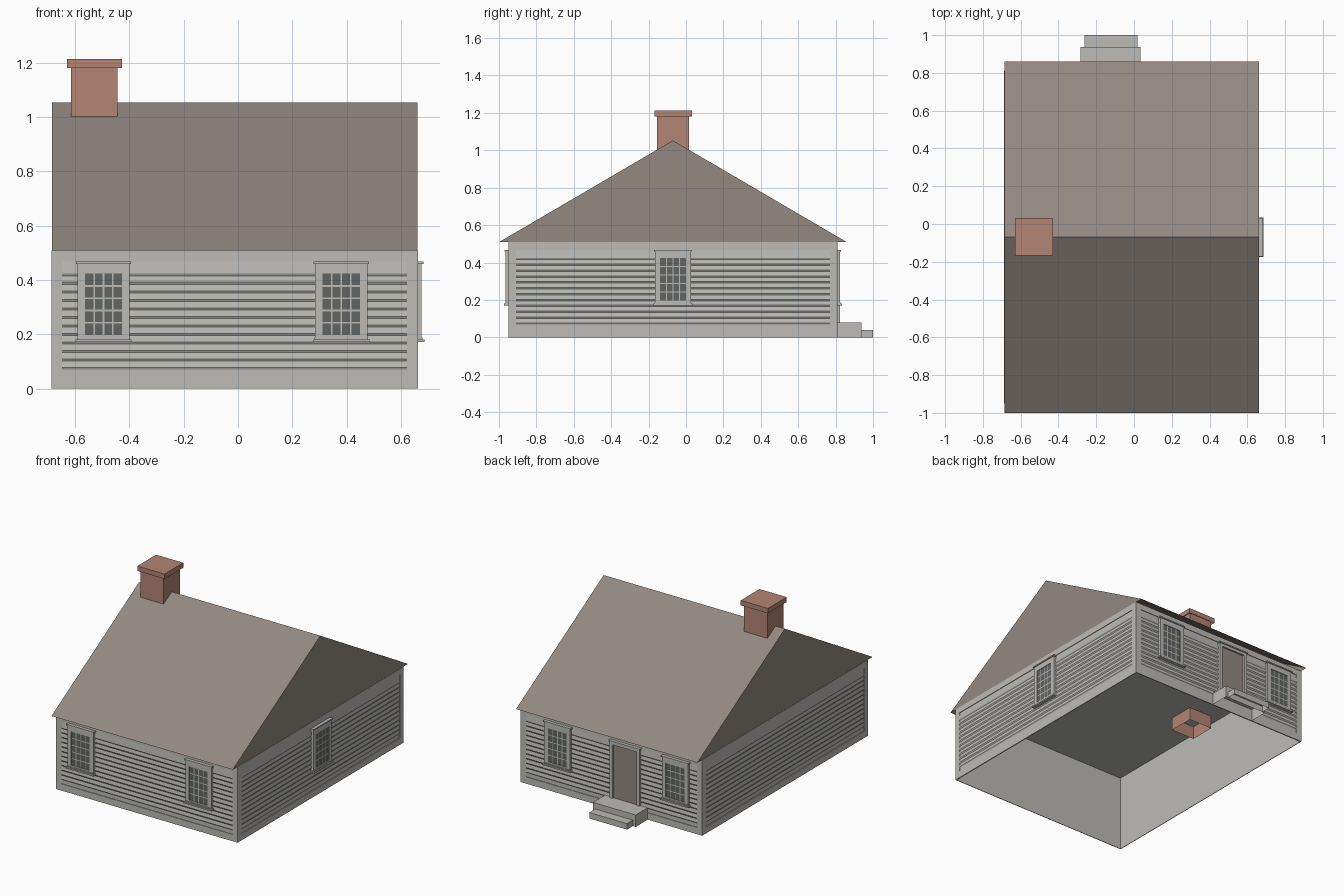
import bpy, bmesh, math
from mathutils import Matrix, Vector

cube = bpy.data.objects.get("Cube")
if cube:
    bpy.data.objects.remove(cube, do_unlink=True)


def material(name, r, g, b):
    """Flat material from display values 0-255, stored as linear."""
    colour = [((c / 255 + 0.055) / 1.055) ** 2.4 for c in (r, g, b)] + [1]
    m = bpy.data.materials.new(name)
    m.use_nodes = True
    m.diffuse_color = colour
    m.node_tree.nodes["Principled BSDF"].inputs["Base Color"].default_value = colour
    return m


GREY = material("wall grey", 188, 187, 182)
TAUPE = material("roof taupe", 147, 137, 129)
BRICK = material("brick red", 179, 133, 116)
GLASS = material("window glass", 97, 101, 98)

CENTRE = Vector((-0.0125, -0.07, 0))
HALF_X, HALF_Y = 0.675, 0.88
EAVE = 0.509
RECESS = -0.004


def finish(name, bm, mats, matrix=None):
    if matrix:
        bm.transform(matrix)
    mesh = bpy.data.meshes.new(name)
    bm.to_mesh(mesh)
    bm.free()
    for mat in mats:
        mesh.materials.append(mat)
    obj = bpy.data.objects.new(name, mesh)
    bpy.context.collection.objects.link(obj)
    return obj


def add_box(bm, x, y, z, open_below=False):
    """Add a box given (low, high) pairs."""
    size = [b - a for a, b in (x, y, z)]
    mid = [(a + b) / 2 for a, b in (x, y, z)]
    m = Matrix.Translation(mid) @ Matrix.Diagonal((*size, 1))
    verts = bmesh.ops.create_cube(bm, size=1, matrix=m)["verts"]
    if open_below:
        low = [f for f in {f for v in verts for f in v.link_faces}
               if all(abs(v.co.z - z[0]) < 1e-5 for v in f.verts)]
        bmesh.ops.delete(bm, geom=low, context="FACES_ONLY")


def box_object(name, mat, x, y, z):
    """Box with an open underside."""
    bm = bmesh.new()
    add_box(bm, x, y, z, True)
    return finish(name, bm, [mat])


def band_cuts(low, high, bands, half):
    """Sorted cut positions: both ends plus the two edges of each band."""
    return [low] + [b + s * half for b in bands for s in (-1, 1)] + [high]


class Wall:
    """Places parts on one wall: u along it, o outwards, z up."""

    def __init__(self, name, angle, dist, half):
        self.name, self.dist, self.half = name, dist, half
        self.matrix = Matrix.Translation(CENTRE) @ Matrix.Rotation(math.radians(angle), 4, "Z")

    def boxes(self, name, mat, parts):
        bm = bmesh.new()
        for u, o, z in parts:
            add_box(bm, u, (-self.dist - o[1], -self.dist - o[0]), z)
        return finish(f"{self.name}_{name}", bm, [mat], self.matrix)

    def panel(self, name, depths, u_cuts, z_cuts, mats, rule):
        """Panel cut into cells, with a depth per height; rule(column, row) picks the material."""
        bm = bmesh.new()
        grid = [[bm.verts.new((u, -self.dist - o, z)) for u in u_cuts]
                for o, z in zip(depths, z_cuts)]
        for r in range(len(z_cuts) - 1):
            for c in range(len(u_cuts) - 1):
                face = bm.faces.new((grid[r][c], grid[r][c + 1],
                                     grid[r + 1][c + 1], grid[r + 1][c]))
                face.material_index = rule(c, r)
        return finish(f"{self.name}_{name}", bm, mats, self.matrix)

    def cladding(self):
        h, inner, o = self.half, self.half - 0.04, (RECESS, 0)
        # Corner boards, base board and frieze round the siding
        self.boxes("trim_boards", GREY, [
            ((-h, -inner), o, (0, EAVE)), ((inner, h), o, (0, EAVE)),
            ((-inner, inner), o, (0, 0.045)), ((-inner, inner), o, (0.468, EAVE))])
        # Lapped clapboards: each leans back and the next overhangs it
        laps = [0.0735 + 0.0314 * i for i in range(12)]
        depths = [RECESS] + [RECESS, 0] * len(laps) + [RECESS]
        self.panel("clapboards", depths, (-inner, inner),
                   band_cuts(0.045, 0.468, laps, 0.004), [GREY], lambda c, r: 0)

    def casing(self, u, half, frame, low, high, cut):
        """Side boards, head board and projecting head cap."""
        o = (RECESS, 0.014)
        return [((u - half, u - half + frame), o, (low, high)),
                ((u + half - frame, u + half), o, (low, high)),
                ((u - half + frame, u + half - frame), o, (cut, high)),
                ((u - half - 0.006, u + half + 0.006), (RECESS, 0.02), (high - 0.005, high + 0.003))]

    def window(self, label, u):
        low, high, half = 0.197, 0.423, 0.069
        parts = self.casing(u, 0.096, 0.027, 0.186, 0.464, high)
        # Bottom rail and stepped sill
        parts += [((u - half, u + half), (RECESS, 0.014), (0.186, low)),
                  ((u - 0.104, u + 0.104), (RECESS, 0.024), (0.171, 0.18)),
                  ((u - 0.098, u + 0.098), (RECESS, 0.018), (0.18, 0.187))]
        self.boxes(f"{label}_window_frame", GREY, parts)
        # Sash: four panes wide, five high, with flush glazing bars
        across = [u + half * k / 2 for k in (-1, 0, 1)]
        up = [low + (high - low) * k / 5 for k in range(1, 5)]
        z_cuts = band_cuts(low, high, up, 0.003)
        self.panel(f"{label}_window_sash", [0.011] * len(z_cuts),
                   band_cuts(u - half, u + half, across, 0.003), z_cuts,
                   [GLASS, GREY], lambda c, r: 1 if c % 2 or r % 2 else 0)

    def door(self, u):
        self.boxes("door_frame", GREY, self.casing(u, 0.11, 0.02, 0.08, 0.464, 0.44))
        self.boxes("door_panel", TAUPE, [((u - 0.09, u + 0.09), (RECESS, 0.003), (0.08, 0.44))])


# House shell: thin walls and ceiling, open underneath
shell_x, shell_y = HALF_X + RECESS - 0.004, HALF_Y + RECESS - 0.004
box_object("wall_shell", GREY,
           (CENTRE.x - shell_x, CENTRE.x + shell_x),
           (CENTRE.y - shell_y, CENTRE.y + shell_y), (0, EAVE - 0.002))

# Walls with their openings
front = Wall("front", 0, HALF_Y, HALF_X)
left = Wall("left_side", 90, HALF_X, HALF_Y)
back = Wall("back", 180, HALF_Y, HALF_X)
right = Wall("right_side", 270, HALF_X, HALF_Y)
for wall in (front, left, back, right):
    wall.cladding()
for wall, side in ((front, 1), (back, -1)):
    wall.window("first", -0.483 * side)
    wall.window("second", 0.393 * side)
left.window("middle", 0)
back.door(0.1075)

# Gabled roof: two slopes and two gables, open under the eaves
bm = bmesh.new()
profile = [(0.93, EAVE), (0, 1.053), (-0.93, EAVE)]
ends = [[bm.verts.new((x, y, z)) for y, z in profile] for x in (-0.673, 0.673)]
for end in ends:
    bm.faces.new(end)
for i in range(2):
    bm.faces.new((ends[0][i], ends[0][i + 1], ends[1][i + 1], ends[1][i]))
bmesh.ops.recalc_face_normals(bm, faces=bm.faces)
finish("roof", bm, [TAUPE], Matrix.Translation(CENTRE))

# Chimney shaft passes through the ceiling, with a wider cap
box_object("chimney_shaft", BRICK, (-0.616, -0.443), (-0.156, 0.016), (0.42, 1.19))
box_object("chimney_cap", BRICK, (-0.63, -0.428), (-0.168, 0.031), (1.18, 1.213))

# Back door steps
box_object("upper_step", GREY, (-0.283, 0.035), (0.81, 0.938), (0, 0.08))
box_object("lower_step", GREY, (-0.262, 0.018), (0.938, 1.0), (0, 0.04))
